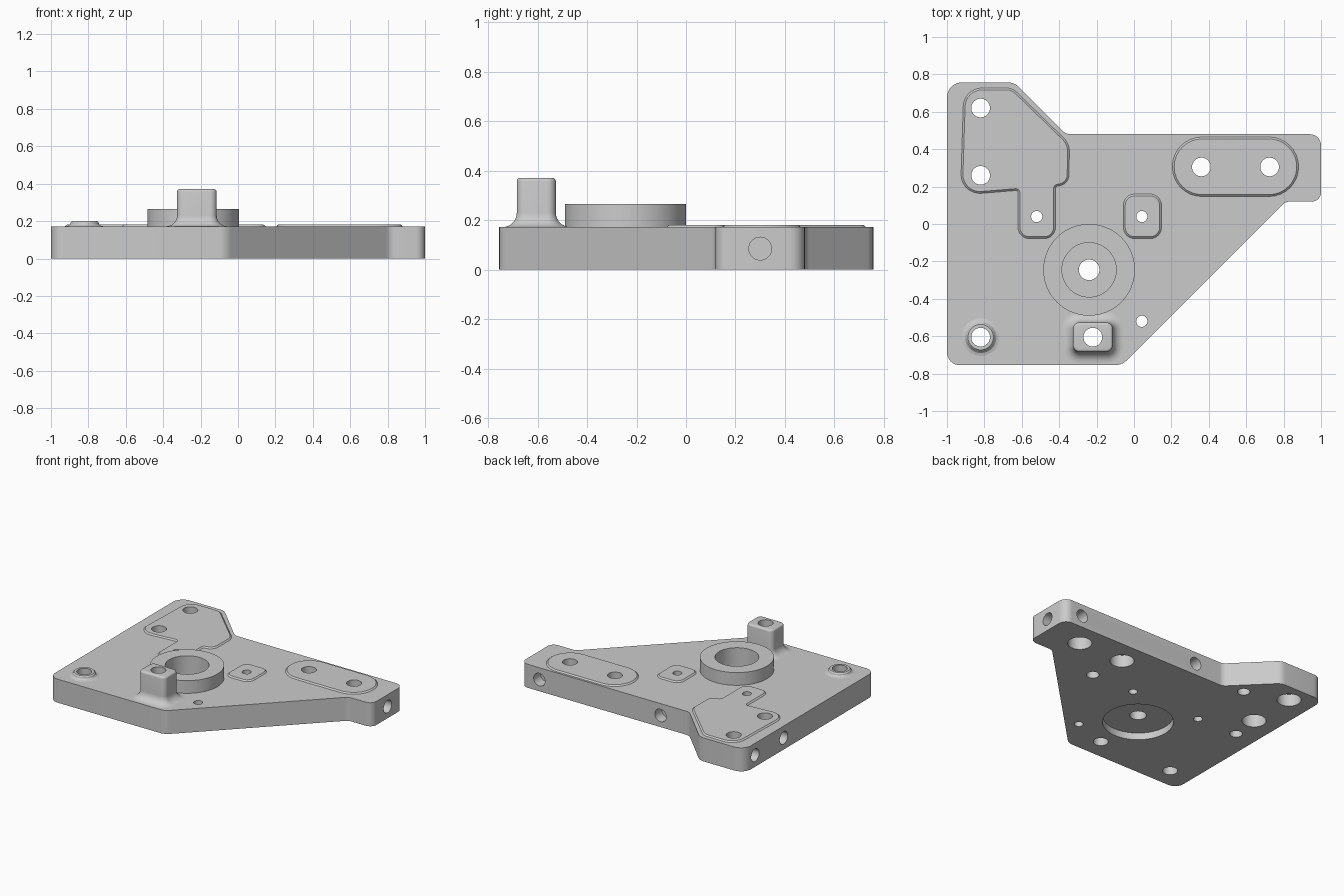
import bpy, bmesh, math
from mathutils import Vector, Matrix

cube = bpy.data.objects.get("Cube")
if cube:
    bpy.data.objects.remove(cube, do_unlink=True)

grey = bpy.data.materials.new("machined_grey")
grey.use_nodes = True
grey.diffuse_color = (0.6, 0.6, 0.6, 1)
grey.node_tree.nodes["Principled BSDF"].inputs["Base Color"].default_value = (0.6, 0.6, 0.6, 1)

TOP, PAD = 0.172, 0.181


def rounded(corners, inset=0, seg=8):
    """Clockwise outline with a rounded corner for every (x, y, radius)."""
    pts = [Vector(c[:2]) for c in corners]
    out = []
    for i, p in enumerate(pts):
        r = corners[i][2]
        a = (pts[i - 1] - p).normalized()
        b = (pts[(i + 1) % len(pts)] - p).normalized()
        half = a.angle(b) / 2
        centre = p + (a + b).normalized() * r / math.sin(half)
        t = r / math.tan(half)
        v0 = (p + a * t - centre).normalized()
        v1 = (p + b * t - centre).normalized()
        # outward corners shrink and inward corners grow when inset
        radius = r - inset if a.x * b.y > a.y * b.x else r + inset
        out += [centre + v0.slerp(v1, k / seg) * radius for k in range(seg + 1)]
    return out


def box(x, y, w, d, r):
    return rounded([(x - w, y - d, r), (x - w, y + d, r), (x + w, y + d, r), (x + w, y - d, r)])


def circle(x, y, r, n=48):
    return [Vector((x + r * math.cos(k * math.tau / n), y + r * math.sin(k * math.tau / n))) for k in range(n)]


def loft(bm, layers, matrix=Matrix()):
    """Closed solid through outlines given as (points, z)."""
    rings = [[bm.verts.new(matrix @ Vector((p.x, p.y, z))) for p in pts] for pts, z in layers]
    faces = [bm.faces.new(rings[0]), bm.faces.new(rings[-1])]
    for low, high in zip(rings, rings[1:]):
        for i in range(len(low)):
            faces.append(bm.faces.new((low[i - 1], low[i], high[i], high[i - 1])))
    bmesh.ops.recalc_face_normals(bm, faces=faces)


def finish(name, bm):
    mesh = bpy.data.meshes.new(name)
    bm.to_mesh(mesh)
    bm.free()
    mesh.materials.append(grey)
    obj = bpy.data.objects.new(name, mesh)
    bpy.context.collection.objects.link(obj)
    return obj


def part(name, layers):
    bm = bmesh.new()
    loft(bm, layers)
    return finish(name, bm)


# Base plate
plate = [(-1, 0.757, 0.08), (-0.64, 0.757, 0.08), (-0.363, 0.48, 0.06), (1, 0.48, 0.06),
         (1, 0.12, 0.05), (0.81, 0.12, 0.06), (-0.065, -0.755, 0.09), (-1, -0.755, 0.07)]
parts = [part("base_plate", [(rounded(plate), 0), (rounded(plate), TOP)])]

# Thin raised pads with a chamfered rim
pads = {
    "corner_pad": [(-0.91, 0.727, 0.1), (-0.65, 0.727, 0.08), (-0.345, 0.43, 0.1), (-0.348, 0.215, 0.06),
                   (-0.42, 0.2, 0.012), (-0.42, -0.078, 0.06), (-0.62, -0.078, 0.06), (-0.62, 0.18, 0.012),
                   (-0.928, 0.155, 0.1)],
    "slot_pad": [(0.205, 0.465, 0.158), (0.88, 0.465, 0.158), (0.88, 0.147, 0.158), (0.205, 0.147, 0.158)],
    "small_pad": [(-0.057, 0.16, 0.06), (0.147, 0.16, 0.06), (0.147, -0.078, 0.06), (-0.057, -0.078, 0.06)],
}
for name, corners in pads.items():
    parts.append(part(name, [(rounded(corners), TOP), (rounded(corners, 0.01), PAD)]))

# Bearing ring
bx, by = -0.24, -0.245
parts.append(part("bearing_ring", [(circle(bx, by, 0.245, 96), TOP), (circle(bx, by, 0.245, 96), 0.265)]))

# Post with a flared foot and a softened top
px, py, flare, soft = -0.22, -0.605, 0.058, 0.014
profile = []
for k in range(9):
    a = k / 8 * math.pi / 2
    profile.append((flare * (1 - math.sin(a)), TOP + flare * (1 - math.cos(a))))
for k in range(5):
    a = k / 4 * math.pi / 2
    profile.append((soft * (math.cos(a) - 1), 0.371 - soft * (1 - math.sin(a))))
parts.append(part("post", [(box(px, py, 0.106 + o, 0.079 + o, 0.035 + o), z) for o, z in profile]))

# Low round boss
boss = [(0.1, TOP), (0.085, 0.176), (0.077, 0.184), (0.075, 0.193), (0.068, 0.2)]
parts.append(part("round_boss", [(circle(-0.82, -0.605, r), z) for r, z in boss]))

# All bores gathered into one cutter
bm = bmesh.new()


def bore(x, y, steps, n=48, matrix=Matrix()):
    loft(bm, [(circle(x, y, r, n), z) for r, z in steps], matrix)


for x, y in [(-0.82, 0.62), (-0.82, 0.26), (0.36, 0.305), (0.725, 0.305)]:
    bore(x, y, [(0.08, -0.1), (0.08, 0.09), (0.05, 0.09), (0.05, 1)])
for x, y in [(-0.82, -0.605), (px, py)]:
    bore(x, y, [(0.05, -0.1), (0.05, 1)])
for x, y in [(-0.52, 0.04), (0.042, 0.04), (0.042, -0.52)]:
    bore(x, y, [(0.03, -0.1), (0.03, 1)], 32)
for x, y in [(0.39, 0.04), (-0.84, 0.05), (-0.52, 0.51)]:
    bore(x, y, [(0.042, -0.1), (0.042, 0.09)], 32)
bore(bx, by, [(0.235, -0.1), (0.235, 0.05), (0.055, 0.05), (0.055, 0.12), (0.145, 0.12), (0.145, 1)], 96)

# Blind side ports, drilled inwards along an axis
for x, y, axis in [(1, 0.3, (1, 0, 0)), (-1, 0.63, (-1, 0, 0)), (-1, 0.3, (-1, 0, 0)),
                   (0.85, 0.48, (0, 1, 0)), (-0.13, 0.48, (0, 1, 0))]:
    turn = Vector(axis).to_track_quat("Z", "Y").to_matrix().to_4x4()
    bore(0, 0, [(0.046, -0.08), (0.046, 0.1)], 32, Matrix.Translation((x, y, 0.085)) @ turn)
cutter = finish("bore_cutter", bm)
cutter.hide_render = True

for obj in parts:
    mod = obj.modifiers.new("bores", "BOOLEAN")
    mod.operation, mod.solver, mod.object = "DIFFERENCE", "EXACT", cutter
    bpy.ops.object.select_all(action="DESELECT")
    obj.select_set(True)
    bpy.context.view_layer.objects.active = obj
    bpy.ops.object.modifier_apply(modifier=mod.name)
    bpy.ops.object.shade_smooth_by_angle(angle=math.radians(30))
bpy.data.objects.remove(cutter, do_unlink=True)
